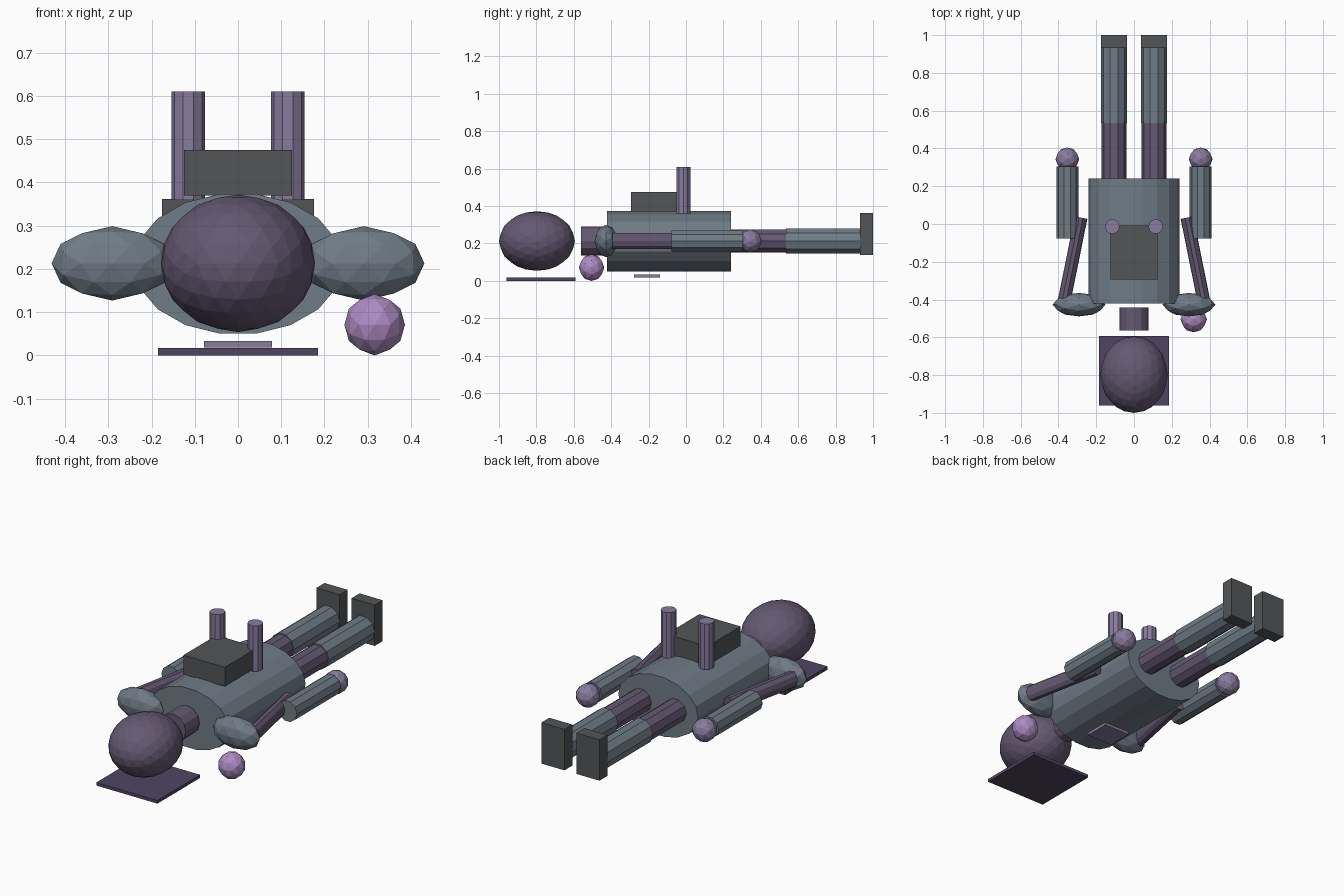
import bpy, bmesh, math
from mathutils import Vector, Matrix

if "Cube" in bpy.data.objects:
    bpy.data.objects.remove(bpy.data.objects["Cube"])


def mat(name, r, g, b):
    m = bpy.data.materials.new(name)
    m.diffuse_color = (r, g, b, 1)
    m.use_nodes = True
    m.node_tree.nodes["Principled BSDF"].inputs["Base Color"].default_value = m.diffuse_color
    return m


SLATE = mat("slate", 0.16, 0.20, 0.24)
PLUM = mat("plum", 0.13, 0.10, 0.17)
LILAC = mat("lilac", 0.25, 0.20, 0.34)
VIOLET = mat("violet", 0.42, 0.26, 0.55)
DARK = mat("charcoal", 0.085, 0.09, 0.095)
CLOTH = mat("dark_cloth", 0.08, 0.06, 0.12)

Z = 0.213                                   # height of the body axis
ALONG_Y = Matrix.Rotation(math.pi / 2, 4, 'X')


def finish(bm, name, material):
    bmesh.ops.recalc_face_normals(bm, faces=bm.faces)
    me = bpy.data.meshes.new(name)
    bm.to_mesh(me)
    bm.free()
    me.materials.append(material)
    ob = bpy.data.objects.new(name, me)
    bpy.context.collection.objects.link(ob)
    return ob


def box(name, lo, hi, material):
    lo, hi = Vector(lo), Vector(hi)
    bm = bmesh.new()
    bmesh.ops.create_cube(bm, size=1, matrix=Matrix.Translation((lo + hi) / 2)
                          @ Matrix.Diagonal((*(hi - lo), 1)))
    return finish(bm, name, material)


def ball(name, centre, radii, subdiv, material):
    # turned so a two-fold axis lies on each of x, y, z
    turn = Matrix.Rotation(math.atan2(0.8507, 0.5257), 4, 'Y')
    bm = bmesh.new()
    bmesh.ops.create_icosphere(bm, subdivisions=subdiv, radius=1, matrix=turn)
    bm.transform(Matrix.Translation(centre) @ Matrix.Diagonal((*radii, 1)))
    return finish(bm, name, material)


def tube(name, centre, length, rx, rz, sides, material, turn=ALONG_Y):
    # elliptical cylinder with a corner on the local +x side
    bm = bmesh.new()
    ring = [(rx * math.cos(2 * math.pi * i / sides),
             rz * math.sin(2 * math.pi * i / sides)) for i in range(sides)]
    ends = [[bm.verts.new((x, y, h)) for x, y in ring]
            for h in (-length / 2, length / 2)]
    for i in range(sides):
        j = (i + 1) % sides
        bm.faces.new((ends[0][i], ends[0][j], ends[1][j], ends[1][i]))
    bm.faces.new(ends[0])
    bm.faces.new(ends[1])
    bm.transform(Matrix.Translation(centre) @ turn)
    return finish(bm, name, material)


# head, neck, torso
ball("head", (0, -0.797, Z), (0.178, 0.203, 0.159), 3, PLUM)
tube("neck", (0, -0.502, Z), 0.121, 0.077, 0.077, 12, PLUM)
tube("torso", (0, -0.091, 0.212), 0.662, 0.242, 0.164, 18, SLATE)

# chest block, plates below, loose ball
box("chest_block", (-0.125, -0.293, 0.37), (0.125, -0.008, 0.475), DARK)
box("head_mat", (-0.185, -0.961, 0), (0.185, -0.592, 0.017), CLOTH)
box("small_plate", (-0.079, -0.279, 0.018), (0.079, -0.138, 0.034), LILAC)
ball("loose_ball", (0.316, -0.505, 0.071), (0.07, 0.068, 0.071), 2, VIOLET)

# paired parts
for side, s in (("left", -1), ("right", 1)):
    tube(side + "_post", (s * 0.115, -0.014, 0.485), 0.25, 0.039, 0.039, 10,
         LILAC, Matrix.Identity(4))
    ball(side + "_shoulder", (s * 0.291, -0.427, Z), (0.14, 0.062, 0.086), 2, SLATE)
    lean = Matrix.Rotation(s * math.atan2(0.09, 0.445), 4, 'Z')
    tube(side + "_upper_arm", (s * 0.325, -0.187, Z), 0.45, 0.034, 0.045, 10,
         PLUM, lean @ ALONG_Y)
    tube(side + "_forearm", (s * 0.353, 0.114, Z), 0.381, 0.058, 0.058, 10, SLATE)
    ball(side + "_hand", (s * 0.353, 0.343, Z), (0.063, 0.062, 0.062), 2, LILAC)
    tube(side + "_thigh", (s * 0.106, 0.38, Z), 0.32, 0.065, 0.065, 10, PLUM)
    tube(side + "_shin", (s * 0.106, 0.733, Z), 0.396, 0.07, 0.071, 10, SLATE)
    x0, x1 = sorted((s * 0.036, s * 0.176))
    box(side + "_foot", (x0, 0.931, 0.138), (x1, 1.0, 0.362), DARK)
